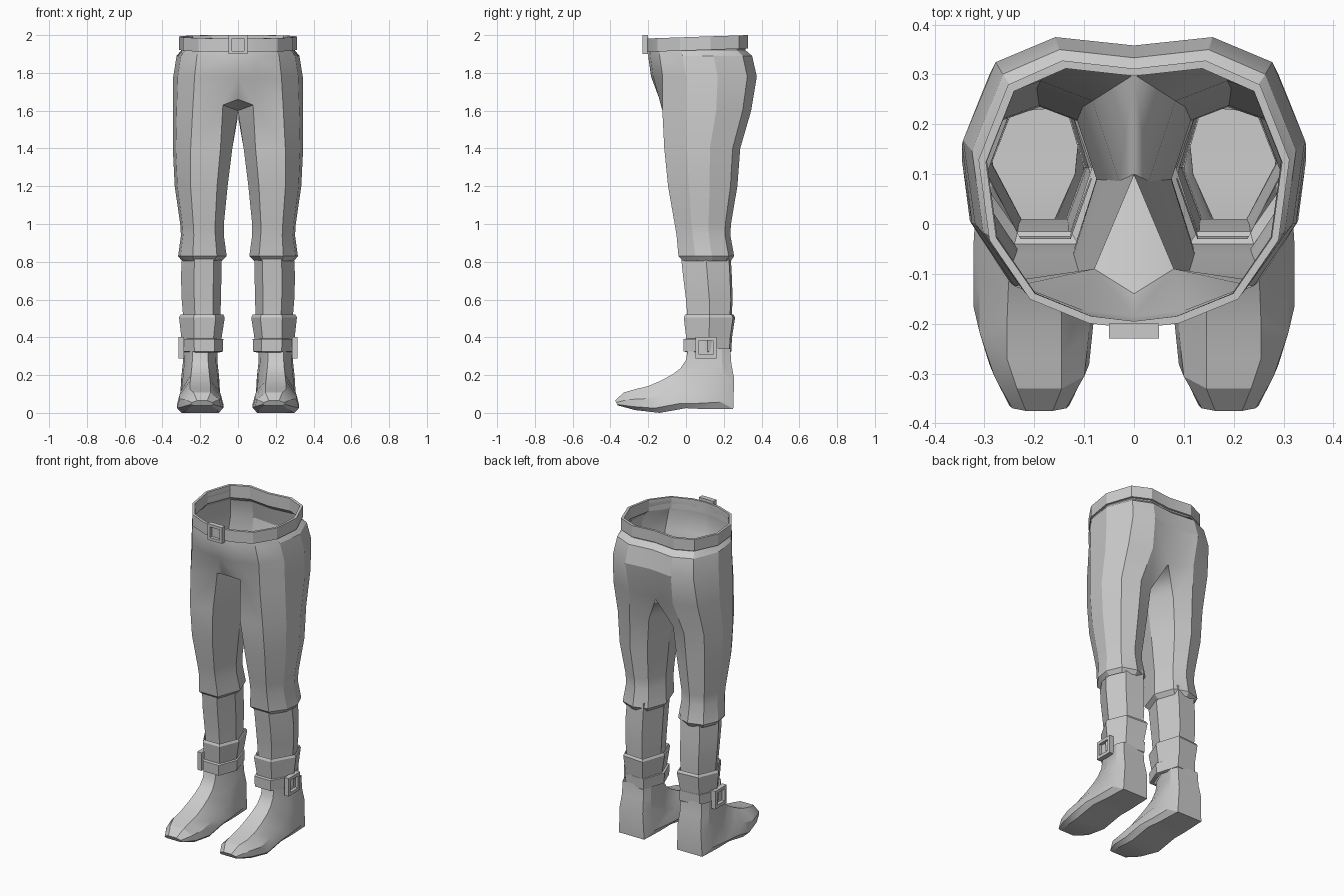
import bpy
import bmesh
from mathutils import Vector, Matrix
from math import radians

cube = bpy.data.objects.get("Cube")
if cube:
    bpy.data.objects.remove(cube)

mat = bpy.data.materials.new("plain grey")
mat.use_nodes = True
GREY = (0.6, 0.6, 0.6, 1)
mat.diffuse_color = GREY
mat.node_tree.nodes["Principled BSDF"].inputs["Base Color"].default_value = GREY

# Outlines as fractions of width and depth, front to outer side to back
WAIST = [(0, 0), (.29, .02), (.67, .11), (.93, .33), (1, .63), (.81, .91), (.46, 1), (0, .97)]
THIGH = [(.2, 0), (.7, 0), (.95, .3), (1, .6), (.85, .9), (.5, 1), (.17, .9), (0, .5)]
SHIN = [(.2, 0), (.68, 0), (1, .5), (.78, .96), (.2, 1), (0, .45)]


def ring(shape, x0, x1, y0, y1, z, tilt=0):
    pts = []
    for u, v in shape:
        y = y0 + v * (y1 - y0)
        pts.append(Vector((x0 + u * (x1 - x0), y, z + tilt * y)))
    return pts


def skin(bm, rings, closed=True):
    """Bridge rings of BMVerts listed from top to bottom."""
    for a, b in zip(rings, rings[1:]):
        n = len(a)
        for i in range(n if closed else n - 1):
            j = (i + 1) % n
            bm.faces.new((a[i], b[i], b[j], a[j]))


def verts(bm, pts):
    return [bm.verts.new(p) for p in pts]


def finish(name, bm, mirror=True):
    mesh = bpy.data.meshes.new(name)
    bm.to_mesh(mesh)
    bm.free()
    mesh.materials.append(mat)
    ob = bpy.data.objects.new(name, mesh)
    bpy.context.collection.objects.link(ob)
    bpy.ops.object.select_all(action='DESELECT')
    ob.select_set(True)
    bpy.context.view_layer.objects.active = ob
    bpy.ops.object.shade_smooth_by_angle(angle=radians(25))
    if mirror:
        mod = ob.modifiers.new("mirror", 'MIRROR')
        mod.use_clip = True
    return ob


def tube(name, shape, levels, cap=False, closed=True, loop=False, tilt=0):
    bm = bmesh.new()
    rings = [verts(bm, ring(shape, *lv, tilt)) for lv in levels]
    if loop:
        rings.append(rings[0])
    skin(bm, rings, closed)
    if cap:
        bm.faces.new(rings[-1][::-1])
    return finish(name, bm)


# Trousers: hip shell, crotch gusset and one leg, mirrored
bm = bmesh.new()
hips = [verts(bm, ring(WAIST, 0, *lv)) for lv in (
    (.295, -.195, .315, 1.97), (.3, -.195, .315, 1.92),
    (.325, -.2, .35, 1.89), (.343, -.185, .375, 1.78))]
fork = verts(bm, [(0, -.14, 1.66), (.08, -.09, 1.63), (.24, -.125, 1.6), (.325, 0, 1.6),
                  (.345, .16, 1.6), (.29, .3, 1.6), (.15, .345, 1.6), (0, .3, 1.57)])
skin(bm, hips + [fork], closed=False)
crotch = bm.verts.new((0, .1, 1.6))
bm.faces.new((fork[0], crotch, fork[1]))
leg = [verts(bm, ring(THIGH, *lv)) for lv in (
    (.03, .345, -.115, .287, 1.4), (.055, .335, -.095, .272, 1.2),
    (.075, .306, -.06, .238, 1.0), (.075, .302, -.05, .235, .94),
    (.06, .317, -.04, .255, .83), (.085, .297, -.015, .238, .805))]
skin(bm, [fork[1:] + [crotch]] + leg)
finish("trousers", bm)

# Belt: closed band section, tilted up towards the back
tube("belt", WAIST, [
    (0, .312, -.21, .328, 1.989), (0, .312, -.21, .328, 1.918),
    (0, .297, -.195, .312, 1.918), (0, .297, -.195, .312, 1.989)],
    closed=False, loop=True, tilt=.034)


# Square buckle frames with a centre plate
def buckle(name, centre, size, depth, side):
    bm = bmesh.new()
    bar = size * .17
    off = (size - bar) / 2
    parts = [((s * off, 0, 0), (bar, depth, size)) for s in (-1, 1)]
    parts += [((0, 0, s * off), (size - 2 * bar, depth, bar)) for s in (-1, 1)]
    parts.append(((0, depth * .3, 0), (size - 2 * bar, depth * .3, size - 2 * bar)))
    turn = Matrix.Rotation(radians(90), 4, 'Z') if side else Matrix()
    for pos, dim in parts:
        m = Matrix.Translation(centre) @ turn @ Matrix.Translation(pos) @ Matrix.Diagonal((*dim, 1))
        bmesh.ops.create_cube(bm, size=1, matrix=m)
    finish(name, bm, mirror=side)


buckle("belt_buckle", (0, -.215, 1.95), .1, .03, False)
buckle("ankle_buckles", (.3, .105, .345), .112, .03, True)

# Boot shafts, flared cuffs and ankle straps
tube("boot_shafts", SHIN, [
    (.085, .295, -.03, .235, .86), (.088, .302, -.015, .243, .72),
    (.09, .298, 0, .247, .6), (.095, .288, .01, .24, .48), (.1, .285, .01, .235, .32)])
tube("boot_cuffs", SHIN, [
    (.095, .288, .01, .24, .49), (.078, .304, -.005, .252, .52),
    (.07, .312, -.012, .26, .505), (.088, .299, .002, .242, .39), (.1, .285, .01, .235, .39)])
tube("ankle_straps", SHIN, [
    (.1, .285, .01, .235, .395), (.078, .306, -.014, .243, .39),
    (.08, .302, -.012, .24, .325), (.1, .285, .01, .235, .32)])

# Feet: sections fanning from the ankle round to the toe
SECTION = [(0, -.45), (0, .45), (.4, .9), (.8, 1), (1, .8), (1, -.8), (.8, -1), (.4, -.9)]
STEPS = [  # top y, z, bottom y, z, half width
    (.01, .34, .235, .34, .09), (0, .28, .24, .26, .092), (-.03, .235, .255, .18, .1),
    (-.07, .205, .25, .02, .108), (-.13, .172, .1, .02, .116), (-.2, .142, 0, .025, .122),
    (-.27, .125, -.14, 0, .122), (-.33, .108, -.27, .015, .1), (-.375, .065, -.362, .04, .06)]
bm = bmesh.new()
rings = []
for ty, tz, by, bz, w in STEPS:
    cx = .2 if ty > -.3 else .19
    rings.append(verts(bm, [(cx + s * w, ty + t * (by - ty), tz + t * (bz - tz))
                            for t, s in SECTION]))
skin(bm, rings)
bm.faces.new(rings[-1][::-1])
finish("feet", bm)
